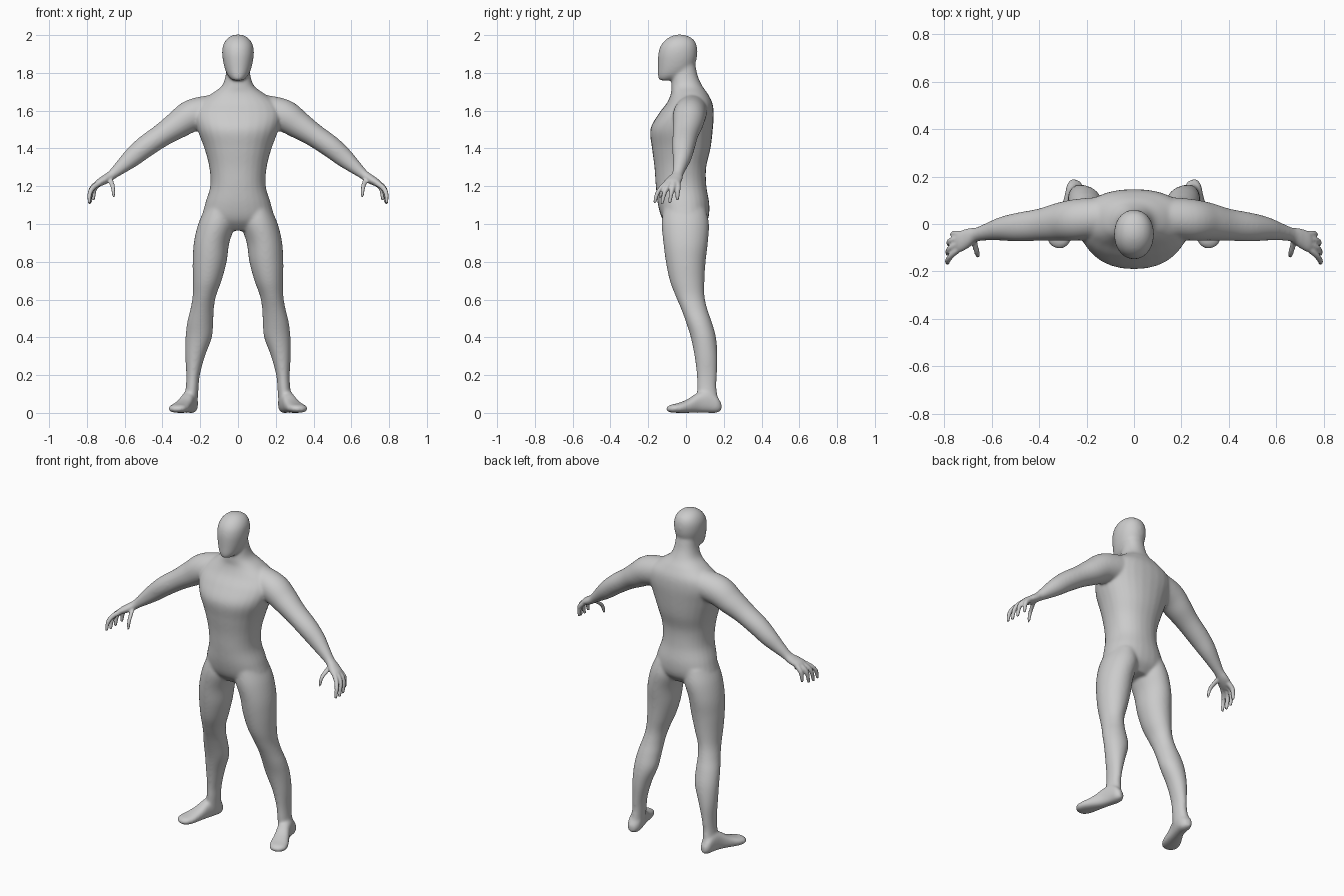
import bpy, bmesh, math
from mathutils import Vector

bm = bmesh.new()
X, Y, Z = Vector((1, 0, 0)), Vector((0, 1, 0)), Vector((0, 0, 1))
STEPS, SIDES = 5, 28


def spline(keys):
    """Catmull-Rom interpolation of (x, y, z, half_u, half_v) keys."""
    out, n = [], len(keys)
    for i in range(n - 1):
        p = [keys[min(max(i + k, 0), n - 1)] for k in (-1, 0, 1, 2)]
        for s in range(STEPS):
            t = s / STEPS
            out.append([0.5 * (2 * b + (c - a) * t + (2 * a - 5 * b + 4 * c - d) * t * t
                               + (3 * b - a - 3 * c + d) * t ** 3) for a, b, c, d in zip(*p)])
    return out + [list(keys[-1])]


def tube(keys, u, v=None, power=2.0, mirror=1):
    """Closed loft; v is derived from the path when it is not given."""
    rows, rings = spline(keys), []
    for i, r in enumerate(rows):
        c = Vector(r[:3])
        tangent = Vector(rows[min(i + 1, len(rows) - 1)][:3]) - Vector(rows[max(i - 1, 0)][:3])
        w = v or tangent.cross(u).normalized()
        ring = []
        for k in range(SIDES):
            a = 2 * math.pi * k / SIDES
            ca, sa = math.cos(a), math.sin(a)
            p = (c + u * math.copysign(abs(ca) ** (2 / power), ca) * r[3]
                 + w * math.copysign(abs(sa) ** (2 / power), sa) * r[4])
            ring.append(bm.verts.new((p.x * mirror, p.y, p.z)))
        rings.append(ring)
    for a, b in zip(rings, rings[1:]):
        for k in range(SIDES):
            j = (k + 1) % SIDES
            bm.faces.new((a[k], a[j], b[j], b[k]))
    bm.faces.new(rings[0])
    bm.faces.new(rings[-1])


def level(z, x, half, front, back):
    """Horizontal section given by its front and back y."""
    return (x, (front + back) / 2, z, half, (back - front) / 2)


# Torso and neck
tube([level(z, 0, h, f, b) for z, h, f, b in (
    (.965, .09, -.07, .07), (1.02, .185, -.122, .115), (1.1, .176, -.148, .124),
    (1.2, .147, -.16, .108), (1.3, .152, -.167, .107), (1.4, .178, -.18, .13),
    (1.5, .215, -.189, .142), (1.58, .235, -.147, .147), (1.64, .21, -.102, .14),
    (1.69, .14, -.08, .115), (1.73, .087, -.078, .087), (1.78, .067, -.075, .064),
    (1.84, .06, -.07, .05))], X, Y, 2.2)

# Head
tube([level(z, 0, h, f, b) for z, h, f, b in (
    (1.76, .028, -.142, -.07), (1.785, .053, -.149, 0), (1.82, .069, -.149, .035),
    (1.86, .079, -.149, .053), (1.9, .084, -.147, .06), (1.94, .081, -.136, .058),
    (1.972, .066, -.112, .044), (1.993, .042, -.08, .015), (2.003, .012, -.05, -.02))],
    X, Y, 2.1)

leg = [level(*r) for r in (
    (1.08, .1, .075, -.12, .105), (1.0, .113, .098, -.129, .122), (.9, .14, .094, -.12, .116),
    (.8, .15, .09, -.107, .104), (.7, .163, .076, -.086, .098), (.62, .178, .062, -.056, .098),
    (.55, .19, .062, -.026, .113), (.48, .2, .069, 0, .137), (.4, .208, .07, .025, .159),
    (.3, .227, .052, .045, .167), (.2, .238, .036, .057, .164), (.13, .243, .034, .058, .162),
    (.05, .25, .036, .06, .175))]

# Foot sections: x, y, half width, bottom, top
foot = [(x, y, (lo + hi) / 2, w, (hi - lo) / 2) for x, y, w, lo, hi in (
    (.243, .186, .018, .012, .05), (.246, .158, .037, 0, .09), (.255, .11, .039, 0, .12),
    (.27, .06, .039, 0, .105), (.29, .01, .046, 0, .072), (.31, -.04, .053, 0, .052),
    (.325, -.078, .045, .002, .043), (.332, -.1, .02, .01, .03))]

# Arm and palm: half_u is the depth in y, half_v the thickness
arm = [(.13, .03, 1.6, .085, .085), (.24, .018, 1.575, .088, .086), (.32, .01, 1.525, .08, .074),
       (.4, -.003, 1.472, .068, .062), (.49, -.013, 1.41, .061, .058),
       (.56, -.02, 1.352, .05, .051), (.62, -.033, 1.3, .037, .037),
       (.665, -.045, 1.262, .03, .026), (.7, -.06, 1.238, .041, .024),
       (.735, -.075, 1.218, .044, .02), (.752, -.082, 1.203, .032, .012)]

digits = [((.725, -.095, 1.222), (.765, -.128, 1.195), (.785, -.153, 1.16), (.787, -.166, 1.11)),
          ((.735, -.082, 1.222), (.77, -.1, 1.193), (.784, -.115, 1.16), (.786, -.128, 1.105)),
          ((.735, -.062, 1.22), (.768, -.07, 1.192), (.78, -.078, 1.16), (.782, -.087, 1.11)),
          ((.728, -.045, 1.22), (.756, -.042, 1.192), (.764, -.044, 1.165), (.766, -.046, 1.125)),
          ((.68, -.06, 1.24), (.667, -.1, 1.212), (.66, -.125, 1.185), (.657, -.137, 1.14))]

# Both sides of the limbs
for side in (1, -1):
    tube(leg, X, Y, mirror=side)
    tube(foot, Vector((.94, .345, 0)), Z, 2.5, side)
    tube(arm, Y, mirror=side)
    for path in digits:
        tube([(*p, r, r) for p, r in zip(path, (.016, .014, .012, .008))], Y, mirror=side)

bmesh.ops.recalc_face_normals(bm, faces=bm.faces[:])
mesh = bpy.data.meshes.new("human_body")
bm.to_mesh(mesh)
bm.free()
body = bpy.data.objects.new("human_body", mesh)
bpy.context.collection.objects.link(body)
bpy.context.view_layer.objects.active = body
body.select_set(True)

# Fuse the parts into one skin
fuse = body.modifiers.new("fuse", 'REMESH')
fuse.mode = 'VOXEL'
fuse.voxel_size = 0.006
bpy.ops.object.modifier_apply(modifier="fuse")

# Blend the joins, sparing the thin hands
blend = body.vertex_groups.new(name="blend")
for v in body.data.vertices:
    weight = min(max((.68 - abs(v.co.x)) / .06, .08), 1)
    blend.add([v.index], weight, 'REPLACE')
smooth = body.modifiers.new("smooth", 'SMOOTH')
smooth.factor = 0.5
smooth.iterations = 24
smooth.vertex_group = "blend"
bpy.ops.object.shade_smooth()
